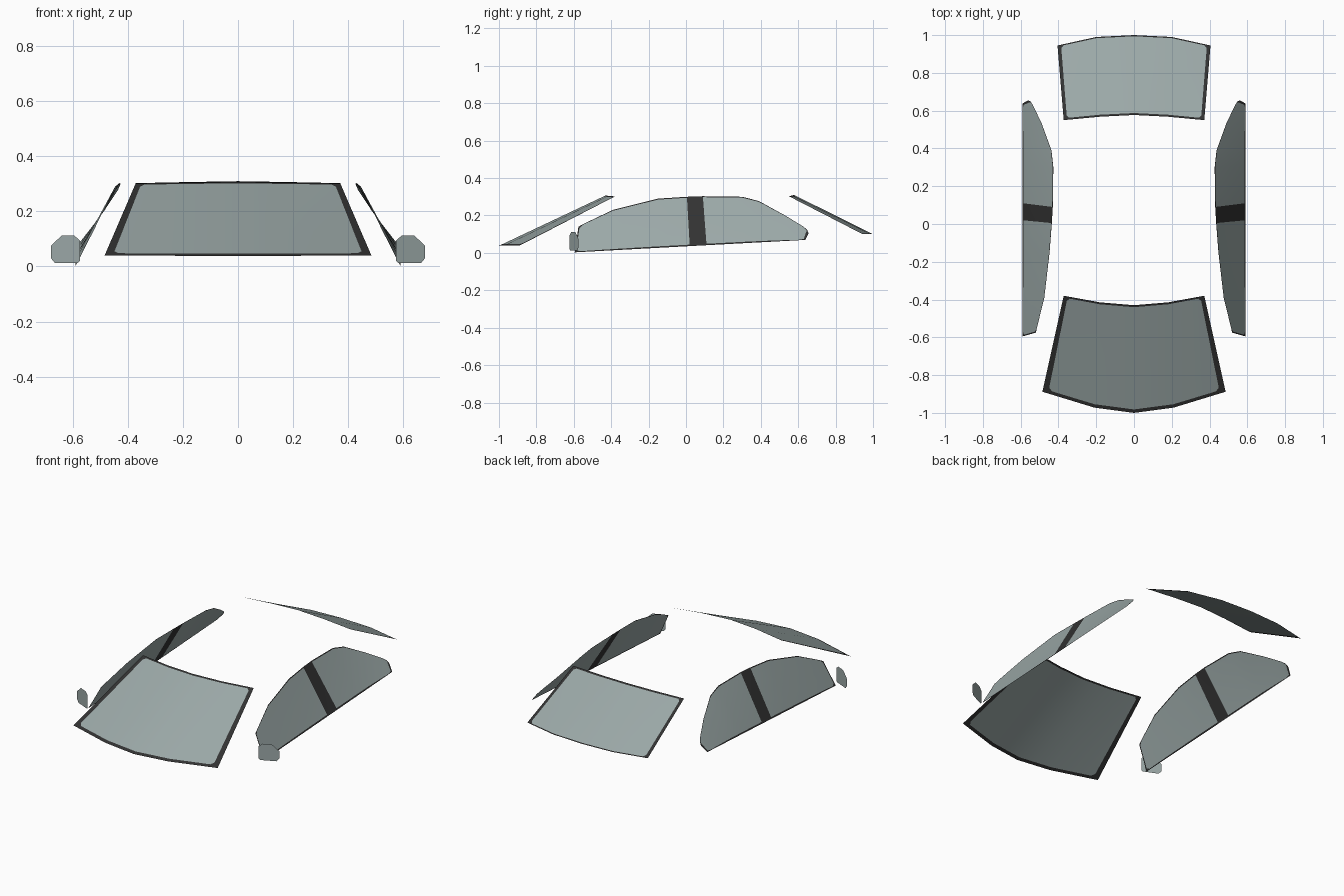
import bpy, bmesh
from mathutils import Vector as V

if "Cube" in bpy.data.objects:
    bpy.data.objects.remove(bpy.data.objects["Cube"])


def material(name, rgb):
    m = bpy.data.materials.new(name)
    m.diffuse_color = (*rgb, 1)
    m.use_nodes = True
    m.node_tree.nodes["Principled BSDF"].inputs["Base Color"].default_value = m.diffuse_color
    return m


GLASS = material("grey_glass", (0.33, 0.395, 0.39))
FRAME = material("black_trim", (0.032, 0.032, 0.032))


def finish(name, bm):
    bmesh.ops.recalc_face_normals(bm, faces=bm.faces[:])
    for f in bm.faces:
        f.smooth = True
    me = bpy.data.meshes.new(name)
    bm.to_mesh(me)
    bm.free()
    me.materials.append(GLASS)
    me.materials.append(FRAME)
    ob = bpy.data.objects.new(name, me)
    bpy.context.collection.objects.link(ob)


def sheet(name, cols, vs, pillar=()):
    """Thin pane between (bottom, top) pairs; outer cells are trim, glass corners are cut."""
    bm = bmesh.new()
    g = [[bm.verts.new(b.lerp(t, v)) for v in vs] for b, t in cols]
    n, m = len(cols) - 1, len(vs) - 1
    for i in range(n):
        for j in range(m):
            a, b, c, d = g[i][j], g[i + 1][j], g[i + 1][j + 1], g[i][j + 1]
            if i in (1, n - 2) and j in (1, m - 2):
                # cut corner: half trim, half glass
                if (i == 1) == (j == 1):
                    tris = [(a, b, d), (b, c, d)]
                    outer = 0 if i == 1 else 1
                else:
                    tris = [(a, c, d), (a, b, c)]
                    outer = 0 if i == 1 else 1
                for k, t in enumerate(tris):
                    bm.faces.new(t).material_index = int(k == outer)
            else:
                f = bm.faces.new((a, b, c, d))
                f.material_index = int(i in (0, n - 1) or j in (0, m - 1) or i in pillar)
    finish(name, bm)


def curve(pts, u):
    """Symmetric edge through centre, quarter and corner points."""
    c, q, e = map(V, pts)
    a = abs(u)
    p = c.lerp(q, a / 0.45) if a < 0.45 else q.lerp(e, (a - 0.45) / 0.55)
    return V((p.x if u > 0 else -p.x, p.y, p.z))


def screen(name, bottom, top, side, vs):
    half = [side - 0.035, side, 1]
    us = [-u for u in reversed(half)] + [-0.45, -0.22, 0, 0.22, 0.45] + half
    sheet(name, [(curve(bottom, u), curve(top, u)) for u in us], vs)


# Front and rear screens
screen("windshield",
       [(0, -1.0, .038), (.21, -.972, .039), (.485, -.888, .04)],
       [(0, -.43, .307), (.18, -.415, .305), (.372, -.38, .302)],
       .94, [0, .032, .06, .35, .65, .955, .982, 1])
screen("rear_window",
       [(0, 1.0, .10), (.2, .99, .10), (.405, .945, .10)],
       [(0, .577, .31), (.18, .568, .307), (.372, .55, .303)],
       .95, [0, .015, .045, .35, .65, .945, .975, 1])

# Side windows: bottom y, then top y, z, x at each station
STATIONS = [(-.595, -.575, .14, .52), (-.588, -.568, .144, .518), (-.57, -.55, .154, .514),
            (-.40, -.39, .23, .475), (-.16, -.15, .29, .447),
            (.02, .005, .30, .435), (.11, .09, .303, .43),
            (.31, .30, .30, .427), (.42, .39, .277, .437), (.54, .53, .20, .488),
            (.605, .625, .142, .533), (.628, .647, .125, .546), (.638, .655, .105, .56)]
for s, side in ((1, "right"), (-1, "left")):
    cols = [(V((s * .59, yb, .003 + (yb + .595) * .054)), V((s * x, yt, z)))
            for yb, yt, z, x in STATIONS]
    sheet(side + "_side_window", cols, [0, .03, .1, .5, .92, .98, 1], pillar=(5,))

    # Swept-back mirror plate
    bm = bmesh.new()
    outline = [(.575, .02), (.583, .012), (.665, .012), (.68, .03),
               (.68, .075), (.642, .112), (.595, .112), (.575, .095)]
    bm.faces.new([bm.verts.new((s * x, -.622 + (x - .575) * .45, z)) for x, z in outline])
    finish(side + "_mirror", bm)
